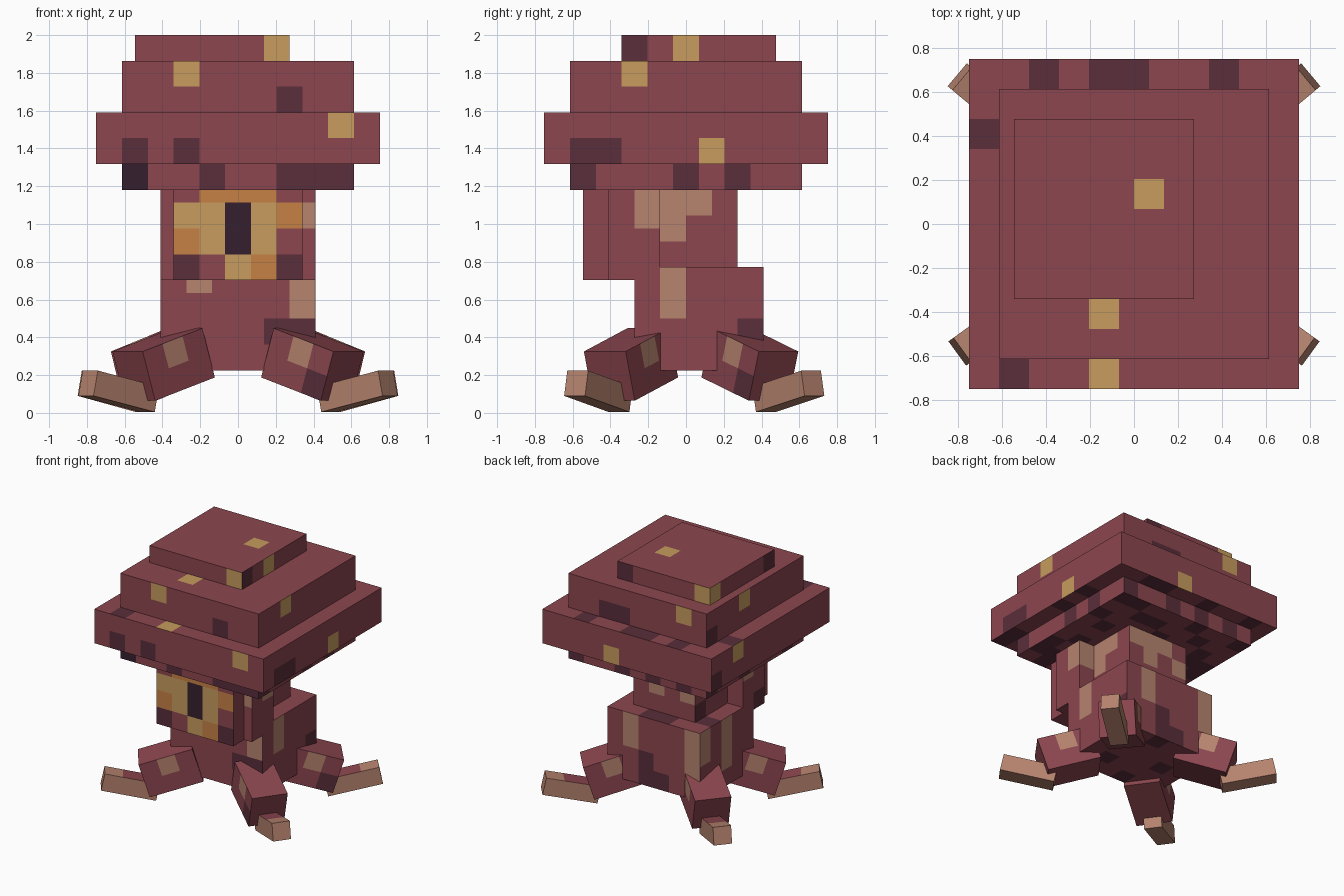
import bpy, bmesh, math
from mathutils import Matrix, Vector

if "Cube" in bpy.data.objects:
    bpy.data.objects.remove(bpy.data.objects["Cube"], do_unlink=True)

U = 0.1365  # one block unit


def srgb(hex_code):
    """Turn a hex colour into linear RGBA."""
    rgb = [int(hex_code[i:i + 2], 16) / 255 for i in (0, 2, 4)]
    return [c / 12.92 if c <= 0.04045 else ((c + 0.055) / 1.055) ** 2.4 for c in rgb] + [1]


# Palette: one letter per colour, used in the face patterns
PALETTE = {
    "R": ("dusty_red", "8C464F"),
    "D": ("dark_plum", "5A2E3B"),
    "K": ("deep_shadow", "35202D"),
    "G": ("gold", "C79C5E"),
    "O": ("orange", "C68145"),
    "T": ("tan_pink", "B7846F"),
}
MATS = {}
for key, (label, code) in PALETTE.items():
    mat = bpy.data.materials.new(label)
    mat.use_nodes = True
    mat.diffuse_color = srgb(code)
    mat.node_tree.nodes["Principled BSDF"].inputs["Base Color"].default_value = srgb(code)
    MATS[key] = mat

X, Y, Z = Vector((1, 0, 0)), Vector((0, 1, 0)), Vector((0, 0, 1))
# Each side: corner it starts from (0 low, 1 high), reading direction, row direction
SIDES = {
    "front": ((0, 0, 1), X, -Z),
    "right": ((1, 0, 1), Y, -Z),
    "back": ((1, 1, 1), -X, -Z),
    "left": ((0, 1, 1), -Y, -Z),
    "top": ((0, 1, 1), X, -Y),
    "bottom": ((0, 0, 0), X, Y),
}


def block(name, low, high, base="R", place=Matrix.Translation((0, 0, 2)), **patterns):
    """Box in block units; a pattern such as '..D/G..' cuts a side into coloured cells."""
    ends = (Vector(low), Vector(high))
    size = ends[1] - ends[0]
    keys = list(PALETTE)
    bm = bmesh.new()
    for side, (corner, right, down) in SIDES.items():
        start = Vector([ends[c][i] for i, c in enumerate(corner)])
        rows = patterns.get(side, ".").split("/")
        dv = down * abs(size.dot(down)) / len(rows)
        for r, row in enumerate(rows):
            du = right * abs(size.dot(right)) / len(row)
            for c, cell in enumerate(row):
                p = start + du * c + dv * r
                quad = (p + dv, p + dv + du, p + du, p)
                face = bm.faces.new([bm.verts.new(v * U) for v in quad])
                face.material_index = keys.index(base if cell == "." else cell)
    bmesh.ops.remove_doubles(bm, verts=bm.verts[:], dist=0.0005)
    mesh = bpy.data.meshes.new(name)
    bm.to_mesh(mesh)
    bm.free()
    for key in keys:
        mesh.materials.append(MATS[key])
    obj = bpy.data.objects.new(name, mesh)
    obj.matrix_world = place
    bpy.context.collection.objects.link(obj)
    return obj


# Stepped cap
block("cap_top", (-4, -2.5, -1), (2, 3.5, 0),
      front=".....G", right="D.G...", back="D....G", left="G....D",
      top="....../....../....G./....../....../......")
block("cap_upper", (-4.5, -4.5, -3), (4.5, 4.5, -1),
      front="..G....../......D..", right="..G....../.........",
      back=".......G./..DD.....", left="...G...../D........",
      top="/".join(["." * 9] * 7 + ["...G.....", "." * 9]))
block("cap_brim", (-5.5, -5.5, -5), (5.5, 5.5, -3),
      front=".........G./.D.D.......", right=".........../.DD...G....",
      back=".........../....G......", left="..G......../D..........",
      top="/".join(["..D.DD..D..", "." * 11, "D.........."] + ["." * 11] * 7 + [".D..G......"]),
      bottom="/".join(["D..D..DD..D", "..........D", "D..........", "D.........."]
                      + ["." * 11, "..........D"] * 2 + ["D..........", "...........", ".D..D..DD.."]))
block("cap_underside", (-4.5, -4.5, -6), (4.5, 4.5, -5),
      front="K..D..DDD", right="D...D.D..", back="D..D.D.D.", left="D..D...D.",
      bottom="D..DD..D./.D.....DD/D.......D/.......D./D......../"
             "DD.....D./.D..D...D/..D..DD../D..D...DD")

# Face with a single slit eye
block("face", (-2.5, -4, -9.5), (2.5, -3, -5.5),
      front="ROOOR/GGKGO/OGKGR/DRGOD")

# Head and neck
block("head", (-3, -3, -9.5), (3, -1, -5.5),
      front="....../.....T/....../......", right=".T/.T/../..",
      left="T./T./../.D", back="T....T/T...../....../......")
block("neck", (-2, -1, -9), (2, 2, -6),
      right="TT./T../...", back="TTT./.T.T/....", left=".T./.../D..")

# Body
block("body", (-3, -2, -13), (3, 3, -9),
      front=".T...T/.....T/....DD/......", right=".T.../.T.../....D/.....",
      back=".T...T/.T...T/..D..T/..DD.D", left="T.T../T.T../..T../D....",
      top="..DD../D...../....../....../......",
      bottom="..D.../....D./.D..../....../...D..")

# Four splayed legs, each a thick thigh and a thin foot
for end, yaw, thigh_y, foot_y in (("front", -36, -0.43, -0.59), ("back", 40, 0.49, 0.68)):
    for side, sign in (("left", 1), ("right", -1)):
        turn = Matrix.Rotation(math.radians(yaw if sign > 0 else 180 - yaw), 4, "Z")
        thigh = Matrix.Translation((sign * 0.585, thigh_y, 0.325)) @ turn
        foot = Matrix.Translation((sign * 0.805, foot_y, 0.09)) @ turn
        near, far = ".T./..D", ".T./..."
        if sign < 0:
            near, far = far, near
        # Outward reading order differs on the two long sides; the pale cell is central
        block(f"{end}_{side}_thigh", (-3, -1, -2), (0, 1, 0),
              place=thigh @ Matrix.Rotation(math.radians(17.5), 4, "Y"),
              front=near if sign > 0 else ".T./...", back=".T./...")
        block(f"{end}_{side}_foot", (-3, -0.5, 0), (0, 0.5, 1), base="T",
              place=foot @ Matrix.Rotation(math.radians(-12), 4, "Y"), top="RR.")
